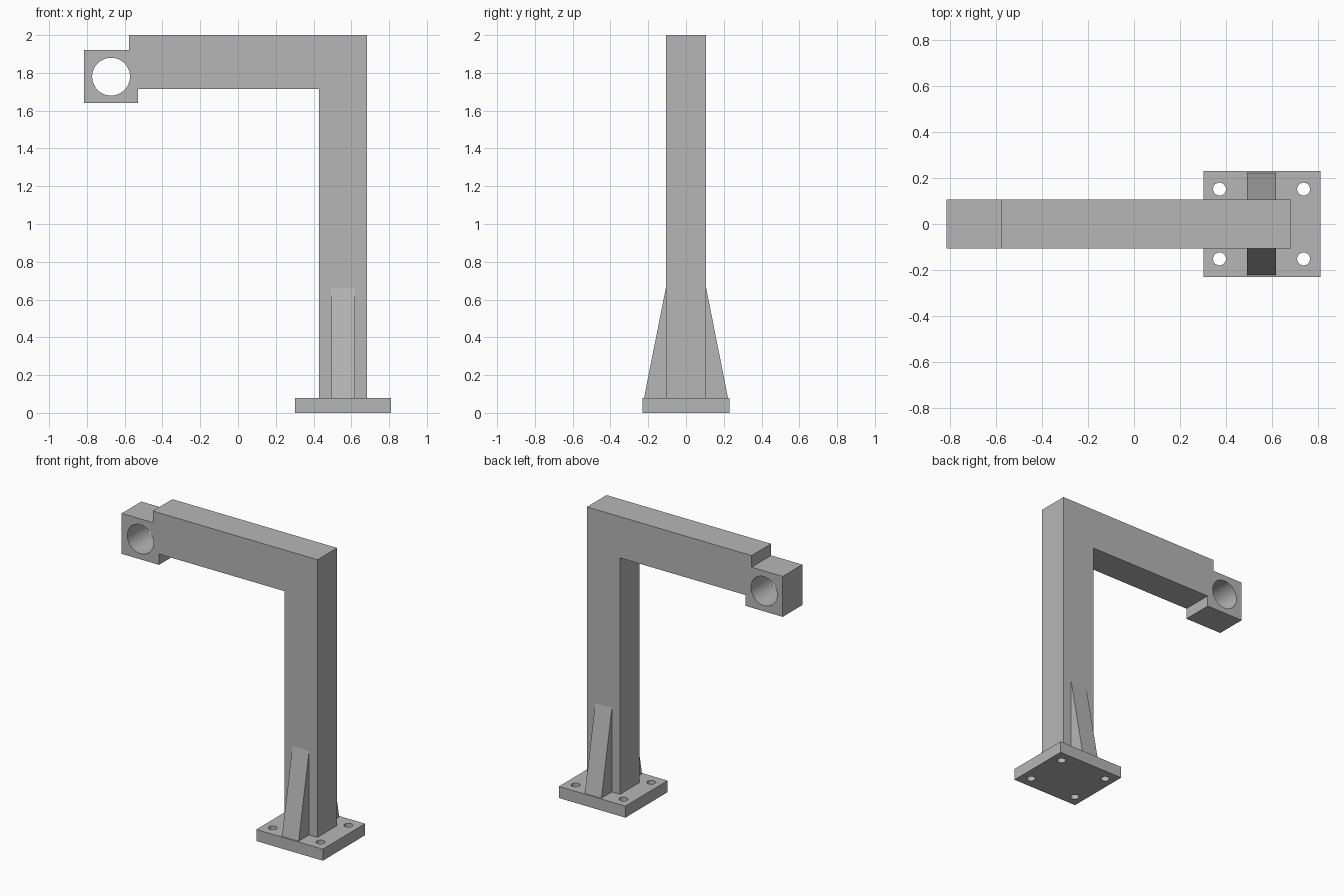
import bpy, bmesh, math
from mathutils import Vector

if "Cube" in bpy.data.objects:
    bpy.data.objects.remove(bpy.data.objects["Cube"], do_unlink=True)

# One grey finish for the whole bracket
grey = bpy.data.materials.new("plain grey")
grey.use_nodes = True
colour = (0.47, 0.47, 0.47, 1)
grey.diffuse_color = colour
grey.node_tree.nodes["Principled BSDF"].inputs["Base Color"].default_value = colour


def prism(name, profile, direction):
    """Extrude a flat outline of 3D points along a direction."""
    bm = bmesh.new()
    face = bm.faces.new([bm.verts.new(p) for p in profile])
    ext = bmesh.ops.extrude_face_region(bm, geom=[face])
    moved = [v for v in ext["geom"] if isinstance(v, bmesh.types.BMVert)]
    bmesh.ops.translate(bm, verts=moved, vec=Vector(direction))
    bmesh.ops.recalc_face_normals(bm, faces=bm.faces)
    mesh = bpy.data.meshes.new(name)
    bm.to_mesh(mesh)
    bm.free()
    mesh.materials.append(grey)
    obj = bpy.data.objects.new(name, mesh)
    bpy.context.collection.objects.link(obj)
    return obj


def drill(obj, location, radius, depth, rotation=(0, 0, 0)):
    """Cut a round through hole, then discard the cutter."""
    bpy.ops.mesh.primitive_cylinder_add(vertices=64, radius=radius, depth=depth,
                                        location=location, rotation=rotation)
    cutter = bpy.context.object
    cutter.hide_render = True
    cutter.data.materials.append(grey)
    mod = obj.modifiers.new("hole", "BOOLEAN")
    mod.operation = "DIFFERENCE"
    mod.solver = "EXACT"
    mod.object = cutter
    bpy.context.view_layer.objects.active = obj
    bpy.ops.object.modifier_apply(modifier=mod.name)
    bpy.data.objects.remove(cutter, do_unlink=True)


def smooth(obj):
    bpy.ops.object.select_all(action="DESELECT")
    obj.select_set(True)
    bpy.context.view_layer.objects.active = obj
    bpy.ops.object.shade_smooth_by_angle(angle=math.radians(30))


plate_top = 0.08
half_depth = 0.107

# Column, arm and end block in one outline
outline = [(0.43, plate_top), (0.683, plate_top), (0.683, 2), (-0.577, 2),
           (-0.577, 1.92), (-0.815, 1.92), (-0.815, 1.64), (-0.53, 1.64),
           (-0.53, 1.715), (0.43, 1.715)]
frame = prism("column_and_arm", [(x, -half_depth, z) for x, z in outline],
              (0, 2 * half_depth, 0))
drill(frame, (-0.672, 0, 1.78), 0.1, 1, (math.pi / 2, 0, 0))
smooth(frame)

# Base plate with four bolt holes
corners = [(0.302, -0.231), (0.811, -0.231), (0.811, 0.231), (0.302, 0.231)]
plate = prism("base_plate", [(x, y, 0) for x, y in corners], (0, 0, plate_top))
for x in (0.372, 0.738):
    for y in (-0.152, 0.152):
        drill(plate, (x, y, plate_top / 2), 0.028, 0.3)
smooth(plate)

# Tapered gussets at the front and back of the column
for name, side in (("front_gusset", -1), ("back_gusset", 1)):
    triangle = [(half_depth, plate_top), (0.222, plate_top), (half_depth, 0.66)]
    prism(name, [(0.492, side * y, z) for y, z in triangle], (0.127, 0, 0))
